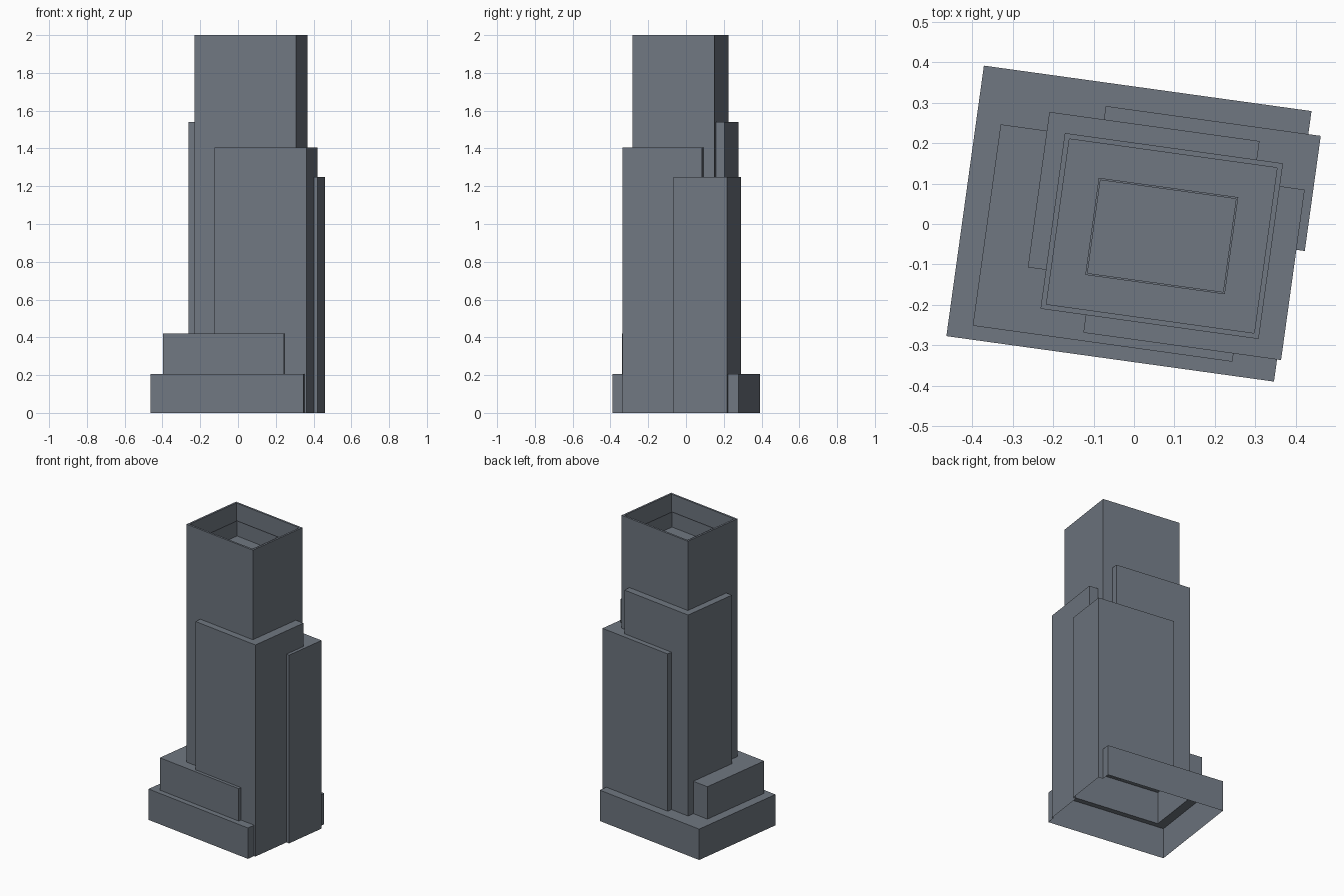
import bpy, bmesh, math
from mathutils import Matrix, Vector

if "Cube" in bpy.data.objects:
    bpy.data.objects.remove(bpy.data.objects["Cube"])

TURN = Matrix.Rotation(math.radians(-7.9), 4, 'Z')


def block(name, u0, u1, v0, v1, top, bottom, roof=()):
    """Turned box; roof is a list of (inset, rise) steps worked into its top."""
    bm = bmesh.new()
    bmesh.ops.create_cube(bm, size=1)
    for v in bm.verts:
        v.co = Vector((u0 if v.co.x < 0 else u1,
                       v0 if v.co.y < 0 else v1,
                       bottom if v.co.z < 0 else top))
    bm.normal_update()
    face = max(bm.faces, key=lambda f: f.calc_center_median().z)
    for inset, rise in roof:
        bmesh.ops.inset_region(bm, faces=[face], thickness=inset, use_even_offset=True)
        face = bmesh.ops.extrude_discrete_faces(bm, faces=[face])["faces"][0]
        bmesh.ops.translate(bm, verts=face.verts[:], vec=(0, 0, rise))
    bmesh.ops.recalc_face_normals(bm, faces=bm.faces[:])
    bm.transform(TURN)
    mesh = bpy.data.meshes.new(name)
    bm.to_mesh(mesh)
    bm.free()
    ob = bpy.data.objects.new(name, mesh)
    bpy.context.collection.objects.link(ob)
    return ob


# main shaft: parapet, sunken roof, low roof box with its own parapet
shaft = block("skyscraper", -0.20, 0.344, -0.239, 0.199, 2.0, -0.10,
              [(0.013, -0.13), (0.085, 0.07), (0.005, -0.10)])

# stepped blocks around the shaft; staggered bottoms are trimmed at the ground
parts = [
    block("rear_left_block", -0.245, 0.279, -0.142, 0.2455, 1.54, -0.11),
    block("front_right_block", -0.087, 0.406, -0.283, 0.142, 1.405, -0.12),
    block("rear_right_block", -0.109, 0.427, -0.008, 0.279, 1.25, -0.13),
    block("podium_upper", -0.36, 0.2875, -0.3035, 0.1985, 0.42, -0.14),
    block("podium_base", -0.421, 0.396, -0.338, 0.3365, 0.205, -0.15),
]

# merge into one outer shell
bpy.context.view_layer.objects.active = shaft
for ob in parts:
    mod = shaft.modifiers.new("join_" + ob.name, 'BOOLEAN')
    mod.operation = 'UNION'
    mod.solver = 'EXACT'
    mod.object = ob
    bpy.ops.object.modifier_apply(modifier=mod.name)
    bpy.data.objects.remove(ob)

# trim at the ground, leaving the underside open
bm = bmesh.new()
bm.from_mesh(shaft.data)
bmesh.ops.bisect_plane(bm, geom=bm.verts[:] + bm.edges[:] + bm.faces[:],
                       plane_co=(0, 0, 0), plane_no=(0, 0, 1), clear_inner=True)
bm.to_mesh(shaft.data)
bm.free()

# dark slate colour
slate = bpy.data.materials.new("slate")
slate.diffuse_color = (0.16, 0.185, 0.22, 1)
slate.use_nodes = True
slate.node_tree.nodes["Principled BSDF"].inputs["Base Color"].default_value = slate.diffuse_color
shaft.data.materials.clear()
shaft.data.materials.append(slate)
